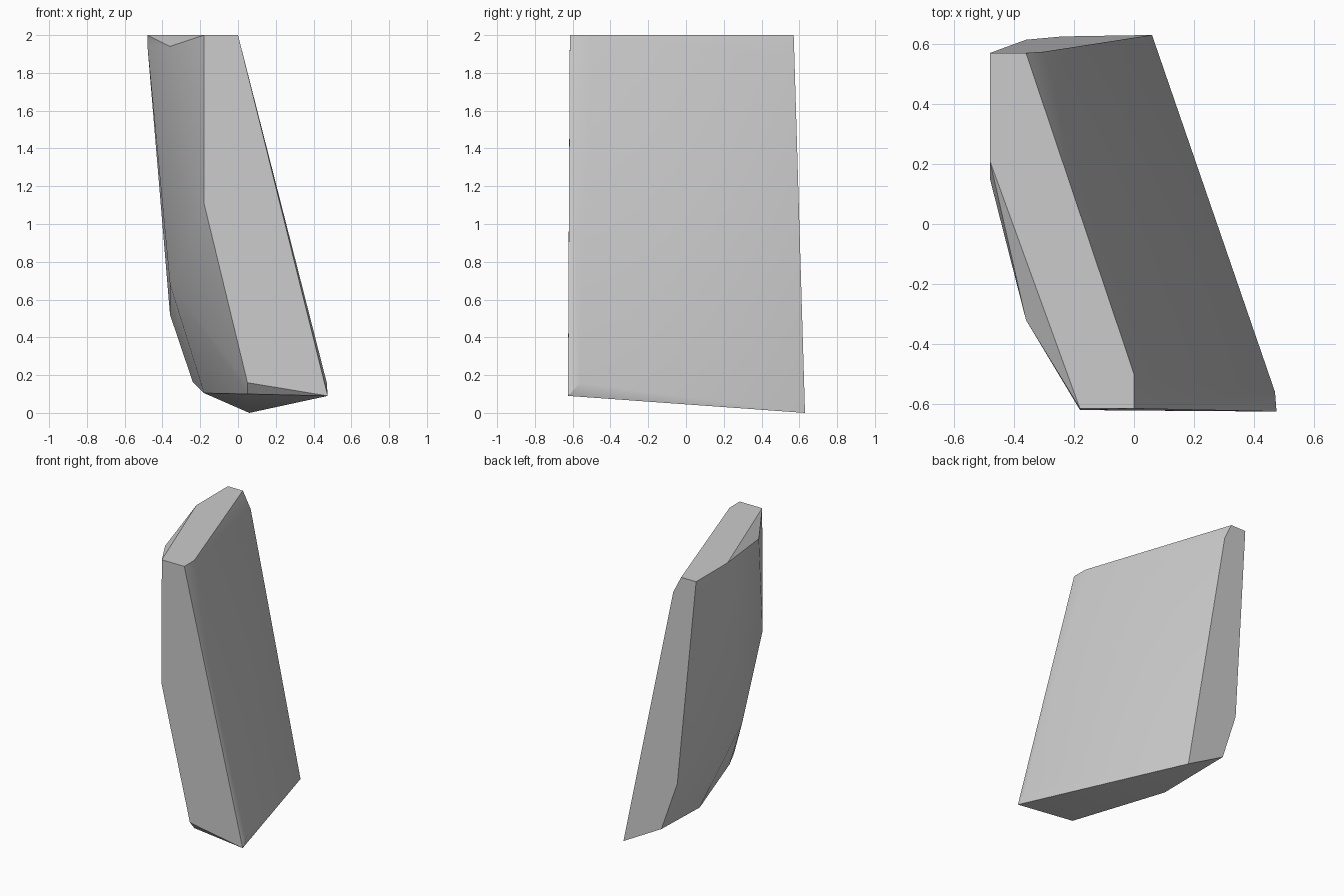
import bpy
import bmesh
import math

cube = bpy.data.objects.get("Cube")
if cube:
    bpy.data.objects.remove(cube, do_unlink=True)

# Corner points of the chiselled slab, grouped by region
top_rim = [(-.48, .57, 2), (-.36, .57, 2), (0, -.5, 2),
           (0, -.615, 2), (-.18, -.615, 2), (-.48, .21, 2)]
upper_chips = [(-.36, -.32, 1.94), (-.48, .15, 1.95), (-.30, .574, 1.88)]
side_bends = [(-.18, -.62, 1.11), (-.36, -.13, .68), (-.36, .614, .52)]
base_rim = [(.475, -.625, .09), (.47, -.56, .16), (.06, .63, 0),
            (-.24, .625, .165), (-.18, .10, .105),
            (.05, -.57, .10), (.05, -.622, .16)]

# Stone colour
stone = bpy.data.materials.new("light_grey_stone")
stone.use_nodes = True
grey = (0.6, 0.6, 0.6, 1)
stone.diffuse_color = grey
stone.node_tree.nodes["Principled BSDF"].inputs["Base Color"].default_value = grey

# Wrap the corners in one faceted shell
bm = bmesh.new()
for corner in top_rim + upper_chips + side_bends + base_rim:
    bm.verts.new(corner)
hull = bmesh.ops.convex_hull(bm, input=bm.verts)
loose = [v for v in bm.verts if not v.link_faces]
bmesh.ops.delete(bm, geom=loose, context="VERTS")
bmesh.ops.dissolve_limit(bm, angle_limit=math.radians(1),
                         verts=bm.verts, edges=bm.edges)
bmesh.ops.recalc_face_normals(bm, faces=bm.faces)
mesh = bpy.data.meshes.new("stone_slab")
bm.to_mesh(mesh)
bm.free()
mesh.materials.append(stone)

slab = bpy.data.objects.new("stone_slab", mesh)
bpy.context.collection.objects.link(slab)

# Soft bends stay smooth, chiselled edges stay sharp
for obj in bpy.context.selected_objects:
    obj.select_set(False)
slab.select_set(True)
bpy.context.view_layer.objects.active = slab
bpy.ops.object.shade_smooth_by_angle(angle=math.radians(30))
